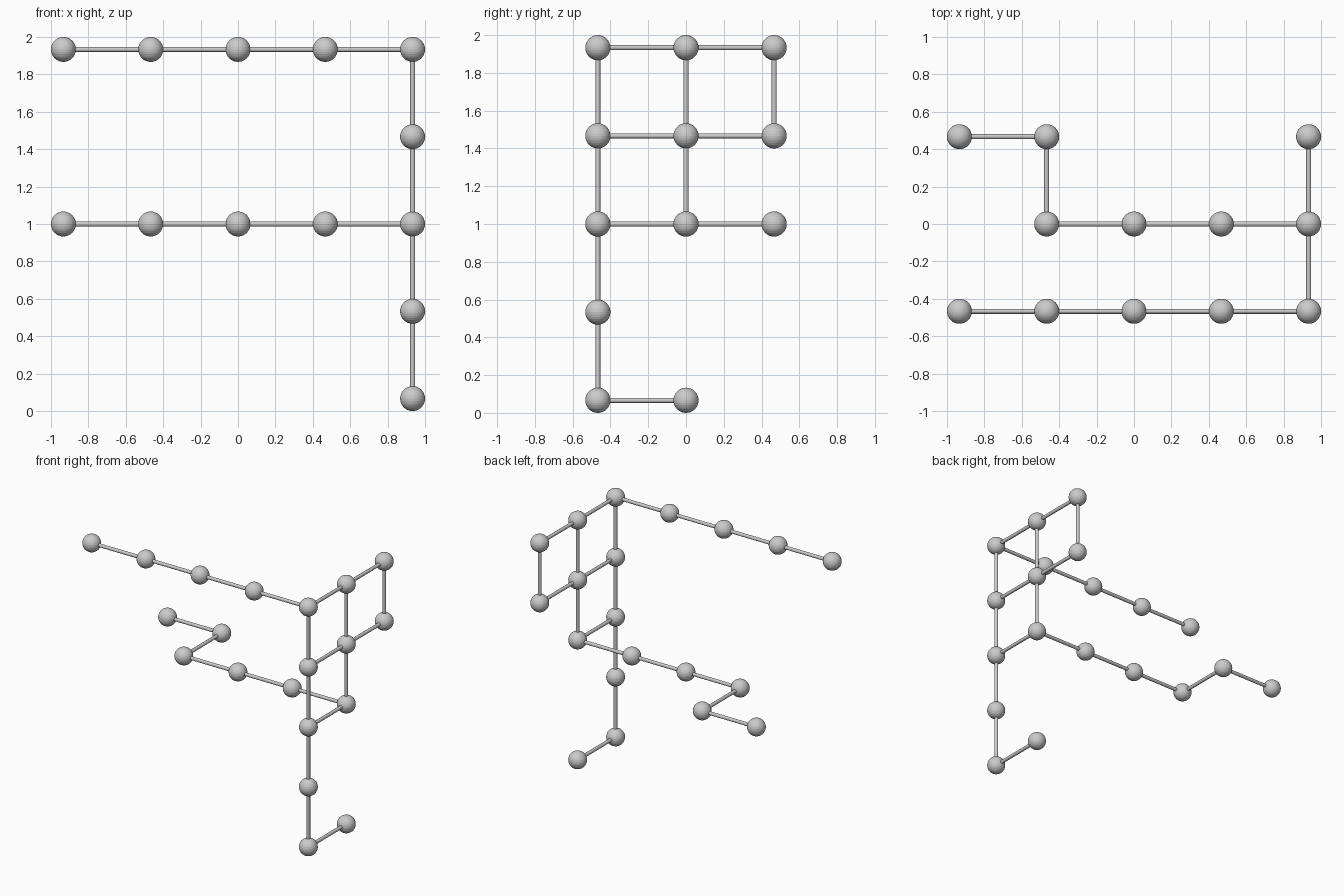
import bpy
from mathutils import Vector

if "Cube" in bpy.data.objects:
    bpy.data.objects.remove(bpy.data.objects["Cube"])

R = 1 / 15          # ball radius
STEP = 7 * R        # lattice spacing
ROD = R / 5         # rod radius

# Paths on the integer lattice: corner points of straight runs
paths = {
    "main_frame": [(-2, -1, 4), (2, -1, 4), (2, -1, 0), (2, 0, 0)],
    "side_loop": [(2, -1, 4), (2, 1, 4), (2, 1, 3), (2, -1, 3)],
    "inner_post_and_arm": [(2, 0, 4), (2, 0, 2), (-1, 0, 2), (-1, 1, 2), (-2, 1, 2)],
    "lower_link": [(2, -1, 2), (2, 0, 2)],
}


def place(p):
    return Vector((p[0] * STEP, p[1] * STEP, R + p[2] * STEP))


# Split every run into unit steps, collecting nodes and links
nodes, links = [], []
for corners in paths.values():
    for a, b in zip(corners, corners[1:]):
        a, b = Vector(a), Vector(b)
        n = round((b - a).length)
        run = [tuple(round(c) for c in a.lerp(b, i / n)) for i in range(n + 1)]
        nodes += [p for p in run if p not in nodes]
        links += list(zip(run, run[1:]))

# Balls share one mesh
bpy.ops.mesh.primitive_uv_sphere_add(segments=32, ring_count=16, radius=R)
ball = bpy.context.object
ball.name = ball.data.name = "ball"
for i, p in enumerate(nodes):
    obj = ball
    if i:
        obj = ball.copy()
        bpy.context.collection.objects.link(obj)
    obj.location = place(p)

# Rods share one mesh, turned along each link
bpy.ops.mesh.primitive_cylinder_add(vertices=16, radius=ROD, depth=STEP)
rod = bpy.context.object
rod.name = rod.data.name = "rod"
for i, (a, b) in enumerate(links):
    obj = rod
    if i:
        obj = rod.copy()
        bpy.context.collection.objects.link(obj)
    a, b = place(a), place(b)
    obj.location = (a + b) / 2
    obj.rotation_euler = (b - a).to_track_quat('Z', 'Y').to_euler()
